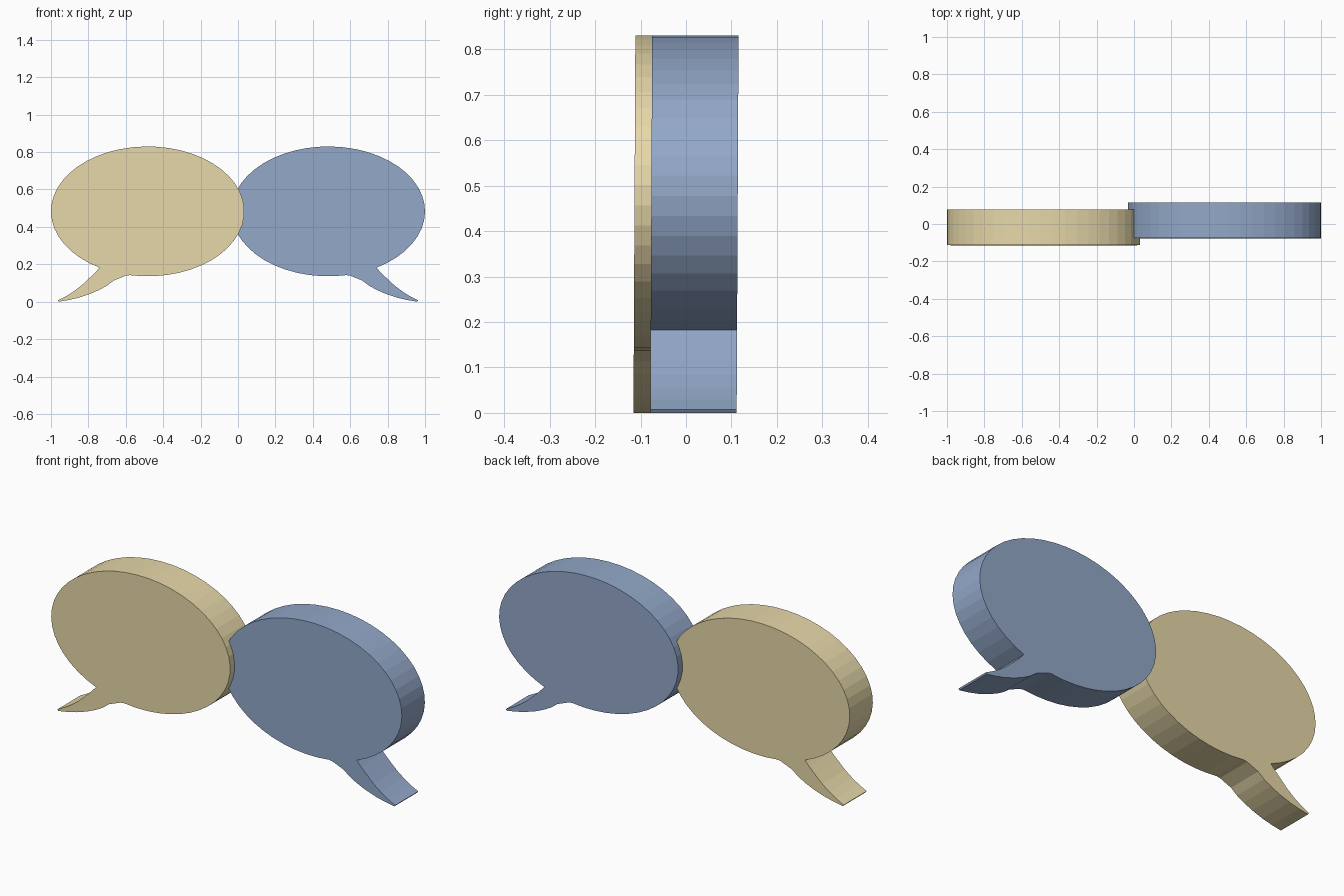
import bpy, bmesh
from math import sin, cos, radians

if "Cube" in bpy.data.objects:
    bpy.data.objects.remove(bpy.data.objects["Cube"])

CX, CZ, RX, RZ = 0.483, 0.483, 0.517, 0.347   # ellipse of each bubble
DEPTH, OFFSET, LEAN = 0.19, 0.0185, 0.005
STEPS = 46

# Tail outline of the left bubble, from the notch to the tip and back
TAIL = [(-0.765, 0.155), (-0.80, 0.121), (-0.84, 0.087), (-0.88, 0.057),
        (-0.92, 0.032), (-0.963, 0.010), (-0.958, 0.003), (-0.905, 0.012),
        (-0.85, 0.025), (-0.79, 0.045), (-0.74, 0.067), (-0.70, 0.089),
        (-0.665, 0.113), (-0.63, 0.127), (-0.60, 0.139)]


def material(name, color):
    mat = bpy.data.materials.new(name)
    mat.diffuse_color = color
    mat.use_nodes = True
    mat.node_tree.nodes["Principled BSDF"].inputs["Base Color"].default_value = mat.diffuse_color
    return mat


def speech_bubble(name, side, y_mid, mat):
    # Ellipse arc closed by the tail; side = 1 keeps it left, -1 mirrors it
    a0, a1 = radians(259.2), radians(600.2)
    outline = []
    for i in range(STEPS + 1):
        a = a0 + (a1 - a0) * i / STEPS
        outline.append((-CX + RX * cos(a), CZ + RZ * sin(a)))
    outline += TAIL
    bm = bmesh.new()
    verts = [bm.verts.new((side * x, y_mid - DEPTH / 2 + LEAN * (z - 0.415), z - 0.003 * (z < 0.1)))
             for x, z in outline]
    face = bm.faces.new(verts)
    # Extrude the outline into a thick plate
    ext = bmesh.ops.extrude_face_region(bm, geom=[face])
    moved = [v for v in ext["geom"] if isinstance(v, bmesh.types.BMVert)]
    bmesh.ops.translate(bm, verts=moved, vec=(0, DEPTH, 0))
    bmesh.ops.recalc_face_normals(bm, faces=bm.faces)
    mesh = bpy.data.meshes.new(name)
    bm.to_mesh(mesh)
    bm.free()
    mesh.materials.append(mat)
    obj = bpy.data.objects.new(name, mesh)
    bpy.context.collection.objects.link(obj)
    return obj


# Yellow bubble sits slightly forward, blue one slightly back
speech_bubble("left_speech_bubble", 1, -OFFSET, material("yellow", (0.80, 0.69, 0.40, 1)))
speech_bubble("right_speech_bubble", -1, OFFSET, material("blue", (0.29, 0.39, 0.58, 1)))
